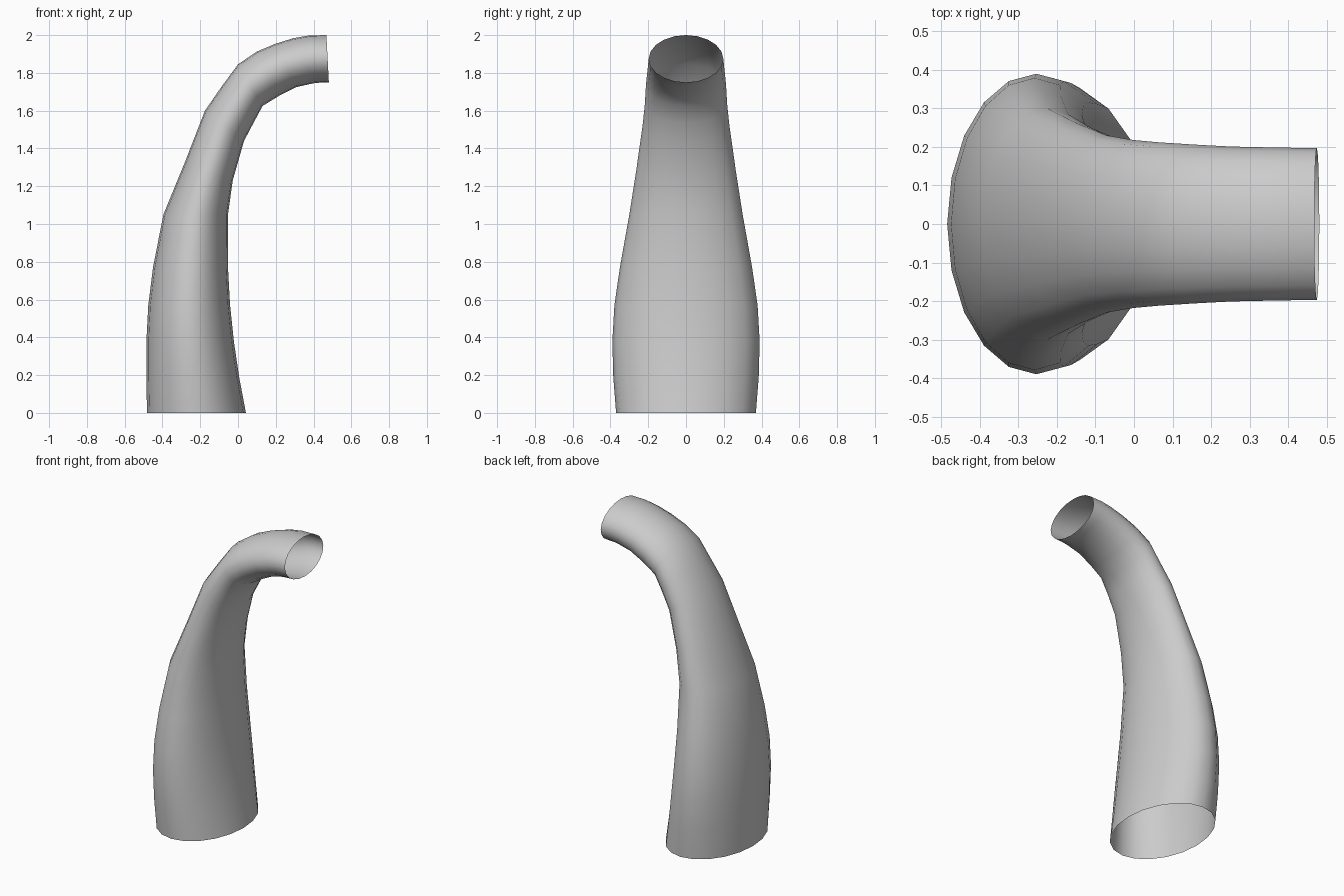
import bpy, math
from mathutils import Vector

# Each ring: outer x, outer z, inner x, inner z, half width in y
rings = [
    (-0.482, 0.00, 0.042, 0.00, 0.370),
    (-0.485, 0.19, 0.006, 0.19, 0.385),
    (-0.485, 0.38, -0.022, 0.38, 0.390),
    (-0.475, 0.57, -0.042, 0.57, 0.379),
    (-0.450, 0.77, -0.053, 0.77, 0.350),
    (-0.395, 1.05, -0.053, 1.05, 0.300),
    (-0.280, 1.33, -0.028, 1.23, 0.264),
    (-0.175, 1.60, 0.032, 1.44, 0.230),
    (-0.085, 1.73, 0.082, 1.535, 0.218),
    (0.000, 1.845, 0.130, 1.625, 0.212),
    (0.098, 1.912, 0.220, 1.680, 0.206),
    (0.195, 1.953, 0.310, 1.725, 0.201),
    (0.290, 1.983, 0.400, 1.745, 0.199),
    (0.375, 1.998, 0.430, 1.748, 0.198),
    (0.468, 2.000, 0.481, 1.750, 0.197),
]
SIDES = 20

# Curved tapering tube, open at both ends
verts, faces = [], []
for ox, oz, ix, iz, w in rings:
    outer, inner = Vector((ox, 0, oz)), Vector((ix, 0, iz))
    mid, half = (outer + inner) / 2, (inner - outer) / 2
    for k in range(SIDES):
        a = 2 * math.pi * k / SIDES
        verts.append(mid + half * math.cos(a) + Vector((0, w * math.sin(a), 0)))
for r in range(len(rings) - 1):
    for k in range(SIDES):
        n = (k + 1) % SIDES
        a, b = r * SIDES, (r + 1) * SIDES
        faces.append((a + k, a + n, b + n, b + k))

mesh = bpy.data.meshes.new("curved_spout")
mesh.from_pydata(verts, [], faces)
spout = bpy.data.objects.new("curved_spout", mesh)
bpy.context.collection.objects.link(spout)
bpy.context.view_layer.objects.active = spout
spout.select_set(True)
bpy.ops.object.shade_smooth()
